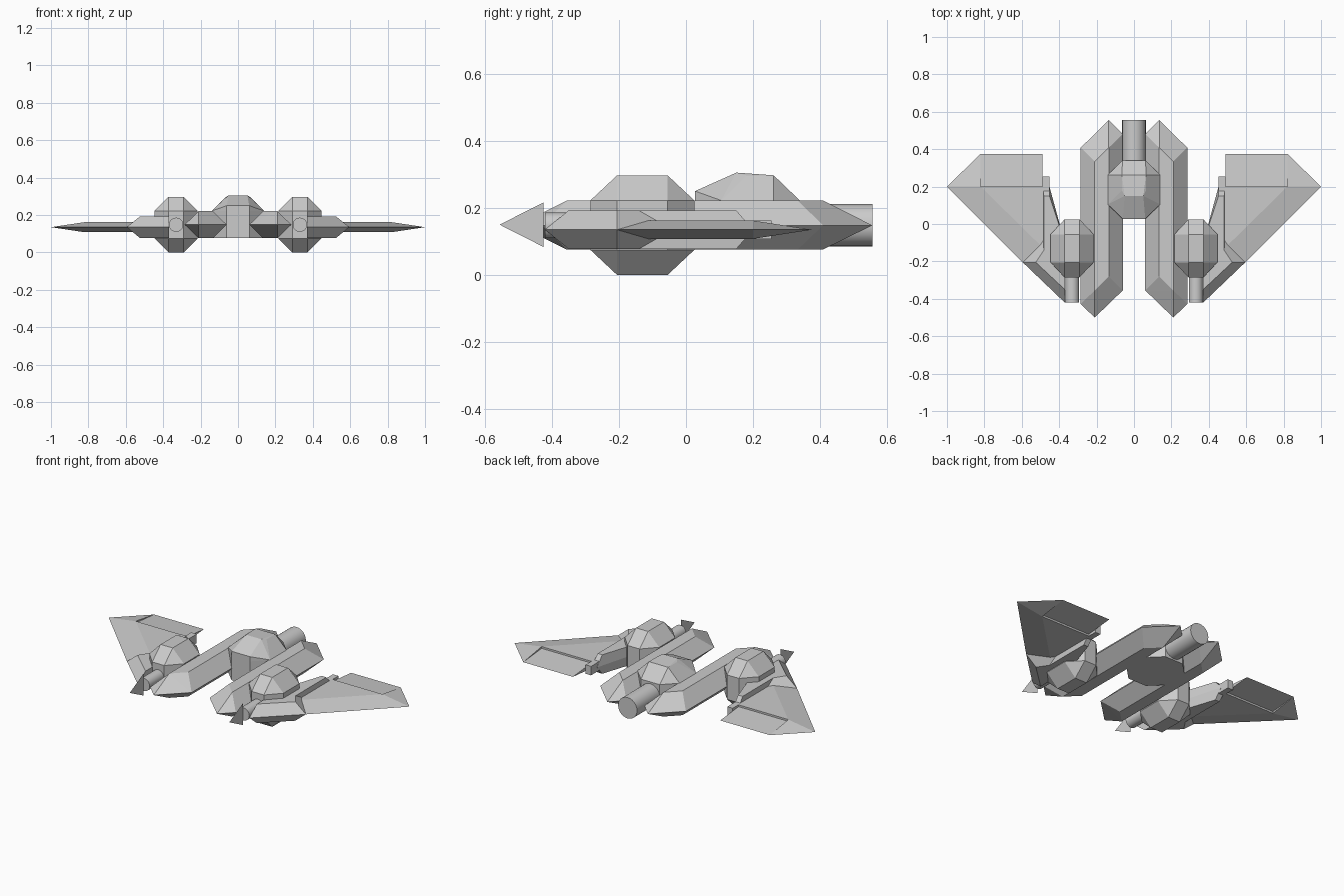
import bpy, bmesh, math
from mathutils import Vector

if "Cube" in bpy.data.objects:
    bpy.data.objects.remove(bpy.data.objects["Cube"])


def finish(name, bm, mirror=True):
    """Turn a bmesh into a named object, optionally mirrored across x."""
    me = bpy.data.meshes.new(name)
    bm.to_mesh(me)
    bm.free()
    ob = bpy.data.objects.new(name, me)
    bpy.context.collection.objects.link(ob)
    if mirror:
        m = ob.modifiers.new("Mirror", 'MIRROR')
        m.use_mirror_merge = False
    return ob


def facet(name, pts, mirror=True):
    """Faceted convex solid spanned by a few corner points."""
    bm = bmesh.new()
    for p in pts:
        bm.verts.new(p)
    res = bmesh.ops.convex_hull(bm, input=bm.verts)
    loose = [v for v in bm.verts if not v.link_faces]
    bmesh.ops.delete(bm, geom=loose, context='VERTS')
    bmesh.ops.dissolve_limit(bm, angle_limit=0.01, verts=bm.verts, edges=bm.edges)
    bmesh.ops.recalc_face_normals(bm, faces=bm.faces)
    return finish(name, bm, mirror)


def loft(name, rings, mirror=True):
    """Solid through rings with equal point counts, capped at both ends."""
    bm = bmesh.new()
    rs = [[bm.verts.new(p) for p in r] for r in rings]
    n = len(rs[0])
    for a, b in zip(rs, rs[1:]):
        for i in range(n):
            j = (i + 1) % n
            bm.faces.new((a[i], a[j], b[j], b[i]))
    bm.faces.new(rs[0])
    bm.faces.new(rs[-1])
    bmesh.ops.recalc_face_normals(bm, faces=bm.faces)
    return finish(name, bm, mirror)


def tube(name, x, z, r, y0, y1, mirror):
    """Smooth round tube running along y."""
    n = 24
    rings = [[(x + r * math.cos(2 * math.pi * i / n), y,
               z + r * math.sin(2 * math.pi * i / n)) for i in range(n)] for y in (y0, y1)]
    ob = loft(name, rings, mirror)
    for p in ob.data.polygons:
        p.use_smooth = len(p.vertices) == 4
    return ob


def level(outline, z):
    return [(x, y, z) for x, y in outline]


def octagon(cx, cy, ox, oy, ix, iy):
    """Chamfered rectangle: outer half sizes ox, oy; flat half sizes ix, iy."""
    return [(cx + sx * a, cy + sy * b) for sx in (-1, 1) for sy in (-1, 1)
            for a, b in ((ox, iy), (ix, oy))]


def rect(cx, cy, ix, iy):
    return [(cx + sx * ix, cy + sy * iy) for sx in (-1, 1) for sy in (-1, 1)]


MID = 0.148

# long twin booms with bevelled edges and slanted ends
boom_mid = [(.06, -.355), (.21, -.5), (.285, -.428), (.285, .408), (.135, .555), (.06, .48)]
boom_cap = [(.135, -.28), (.21, -.355), (.21, .333), (.135, .408)]
facet("boom", level(boom_mid, MID) + level(boom_cap, .222) + level(boom_cap, .076))

# faceted side pods
pod_ring = octagon(.331, -.13, .115, .155, .04, .075)
pod_cap = rect(.331, -.13, .04, .075)
facet("side_pod", level(pod_cap, 0) + level(pod_ring, .075)
      + level(pod_ring, .222) + level(pod_cap, .297))

# centre cabin bridging the booms, with raised front window
cab = octagon(0, .183, .14, .156, .062, .078)
cab_top = [(s * x, y, z) for s in (-1, 1) for x, y, z in
           ((.06, .027, .25), (.05, .15, .305), (.064, .18, .297), (.064, .261, .297))]
facet("centre_cabin", level(cab, .076) + level(cab, .222) + cab_top, False)

# rear engine tube and front gun barrels
tube("engine_tube", 0, MID, .063, .3, .555, False)
tube("gun_barrel", .331, MID, .038, -.42, -.26, True)

# flat arrow blades at the muzzles
bm = bmesh.new()
bm.faces.new([bm.verts.new(p) for p in
              ((.331, -.555, MID + .002), (.331, -.425, .216), (.331, -.425, .084))])
finish("muzzle_blade", bm)

# wing roots with bevelled outer edge
W = .135
root_mid = [(.37, -.42), (.595, -.205), (.487, -.04), (.487, .2), (.452, .2), (.37, -.1)]
root_cap = [(.37, -.35), (.525, -.205), (.482, -.14), (.482, .15), (.452, .15), (.37, -.1)]
loft("wing_root", [level(root_cap, .078), level(root_mid, W), level(root_cap, .192)])
facet("root_tail", [(x, y, z) for x in (.453, .489) for y in (0, .255) for z in (.108, .162)])

# thin wings: main panel, stepped rear flap and tip
T = .027
main = [(.595, -.205, W), (1, .2, W)]
flap = [(.49, .375, W), (.82, .375, W)]
tip = [(1, .2, W), (.82, .375, W)]
for s in (-1, 1):
    main += [(.484, -.13, W + s * T), (.484, .2, W + s * T), (.82, .2, W + s * T)]
    flap += [(.49, .2, W + s * .016), (.82, .2, W + s * .016)]
    tip += [(.82, .2, W + s * T)]
facet("wing_panel", main)
facet("wing_flap", flap)
facet("wing_tip", tip)
